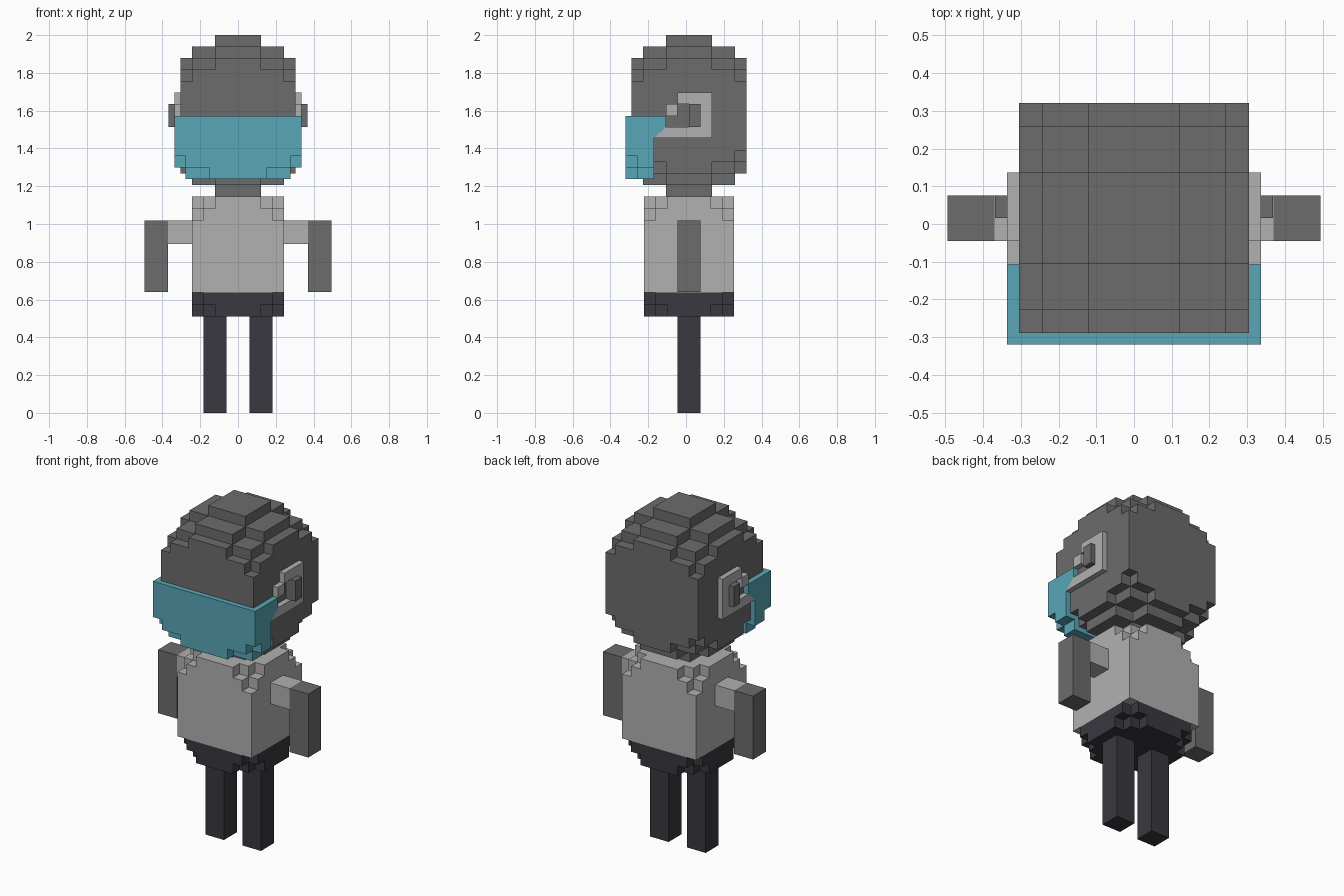
import bpy, bmesh

if "Cube" in bpy.data.objects:
    bpy.data.objects.remove(bpy.data.objects["Cube"])

YC = 0.016   # body centre line in y
V = 0.0611   # block size


def material(name, rgb):
    m = bpy.data.materials.new(name)
    m.diffuse_color = (*rgb, 1)
    m.use_nodes = True
    m.node_tree.nodes["Principled BSDF"].inputs["Base Color"].default_value = m.diffuse_color
    return m


DARK = material("dark_grey", (0.15, 0.15, 0.15))
LIGHT = material("light_grey", (0.44, 0.44, 0.44))
NAVY = material("dark_blue_grey", (0.04, 0.04, 0.05))
TEAL = material("teal", (0.1, 0.38, 0.47))


def finish(bm, name, mat, mirror=False):
    bmesh.ops.recalc_face_normals(bm, faces=bm.faces[:])
    me = bpy.data.meshes.new(name)
    bm.to_mesh(me)
    bm.free()
    me.materials.append(mat)
    ob = bpy.data.objects.new(name, me)
    bpy.context.collection.objects.link(ob)
    if mirror:
        ob.modifiers.new("mirror", 'MIRROR')
    return ob


def symmetric(a, b, c, centre=0.0):
    return [centre + s for s in (-a, -b, -c, c, b, a)]


def stepped(name, mat, xs, ys, zs, limits):
    """Stepped block: a cell is filled if its distance class in x plus y is within its layer's limit."""
    nx, ny, nz = len(xs) - 1, len(ys) - 1, len(zs) - 1

    def filled(i, j, k):
        return (0 <= i < nx and 0 <= j < ny and 0 <= k < nz
                and abs(i - 2) + abs(j - 2) <= limits[k])

    bm = bmesh.new()
    verts = {}

    def vert(p):
        if p not in verts:
            verts[p] = bm.verts.new((xs[p[0]], ys[p[1]], zs[p[2]]))
        return verts[p]

    for i in range(nx):
        for j in range(ny):
            for k in range(nz):
                if not filled(i, j, k):
                    continue
                for axis in range(3):
                    for side in (0, 1):
                        n = [i, j, k]
                        n[axis] += 1 if side else -1
                        if filled(*n):
                            continue
                        quad = []
                        for u, w in ((0, 0), (1, 0), (1, 1), (0, 1)):
                            p = [i, j, k]
                            p[axis] += side
                            p[(axis + 1) % 3] += u
                            p[(axis + 2) % 3] += w
                            quad.append(vert(tuple(p)))
                        bm.faces.new(quad if side else quad[::-1])
    return finish(bm, name, mat)


def plate(name, mat, x0, x1, outline):
    """Side profile in (y, z) extruded from x0 to x1 and mirrored to the other side."""
    bm = bmesh.new()
    a = [bm.verts.new((x0, y, z)) for y, z in outline]
    b = [bm.verts.new((x1, y, z)) for y, z in outline]
    bm.faces.new(a)
    bm.faces.new(b[::-1])
    for i in range(len(a)):
        j = (i + 1) % len(a)
        bm.faces.new((a[i], b[i], b[j], a[j]))
    return finish(bm, name, mat, mirror=True)


def block_pair(name, mat, x0, x1, y0, y1, z0, z1):
    return plate(name, mat, x0, x1, [(y0, z0), (y1, z0), (y1, z1), (y0, z1)])


# head with neck, stepped towards top and bottom
head_x = symmetric(5 * V, 4 * V, 2 * V)
head_y = symmetric(5 * V, 4 * V, 2 * V, YC)
stepped("head", DARK, head_x, head_y,
        [1.145 + k * (2.0 - 1.145) / 14 for k in range(15)],
        [min(k, 13 - k) for k in range(14)])

# torso and hips with stepped corners
body_x = symmetric(4 * V, 3 * V, 2 * V)
body_y = symmetric(3.9 * V, 2.9 * V, 1.9 * V, YC)
stepped("torso", LIGHT, body_x, body_y, [0.637, 1.02, 1.083, 1.145], [4, 3, 2])
stepped("hips", NAVY, body_x, body_y, [0.51, 0.573, 0.637], [2, 3])

# visor wrapped round the lower face, with its side flaps
stepped("visor", TEAL, symmetric(0.337, 0.277, 0.154), [-0.32, -0.26, -0.169],
        [1.238, 1.3, 1.36, 1.573], [2, 3, 4])
plate("visor_flap", TEAL, 0.29, 0.337,
      [(-0.169, 1.573), (-0.107, 1.573), (-0.107, 1.513), (-0.169, 1.455)])

# ear pieces
plate("ear_frame", LIGHT, 0.29, 0.337,
      [(-0.045, 1.695), (0.137, 1.695), (0.137, 1.455), (-0.169, 1.455),
       (-0.107, 1.513), (0.076, 1.513), (0.076, 1.635), (-0.045, 1.635)])
block_pair("ear_tab", LIGHT, 0.29, 0.337, -0.107, -0.045, 1.573, 1.635)
block_pair("ear_knob", DARK, 0.29, 0.368, 0.016, 0.076, 1.513, 1.635)

# limbs
block_pair("shoulder", LIGHT, 0.244, 0.37, -0.045, 0.076, 0.893, 1.018)
block_pair("arm", DARK, 0.37, 0.495, -0.045, 0.076, 0.64, 1.018)
block_pair("leg", NAVY, 0.061, 0.183, -0.045, 0.076, 0.0, 0.51)
